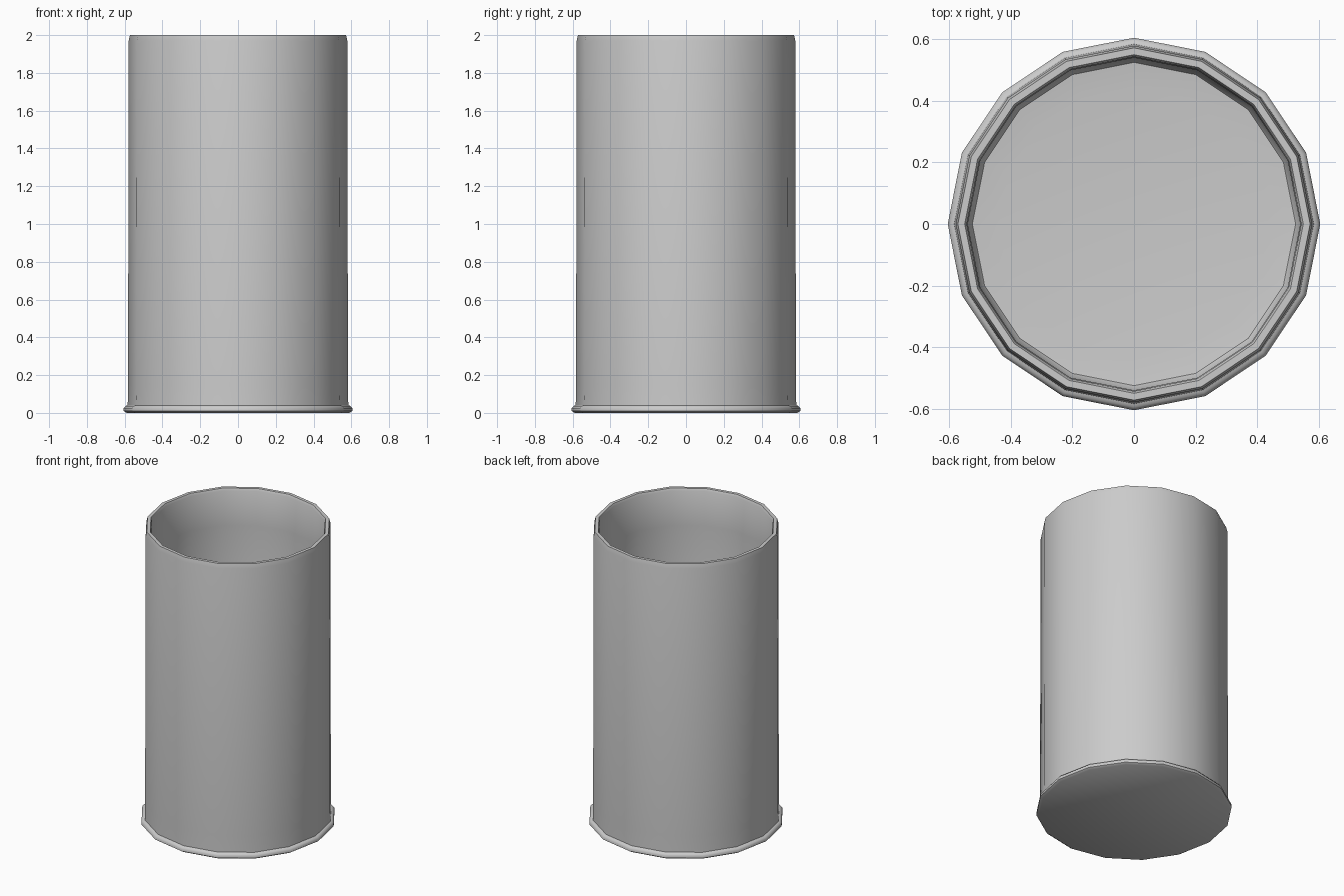
import bpy, bmesh, math

if "Cube" in bpy.data.objects:
    bpy.data.objects.remove(bpy.data.objects["Cube"])

SIDES = 16

# Cup profile (radius, height): underside, foot ring, outer wall, lip, inner wall, floor
profile = [
    (0.59, 0.0), (0.605, 0.01), (0.605, 0.025), (0.595, 0.037), (0.584, 0.04),
    (0.582, 0.15), (0.579, 1.97), (0.572, 2.0), (0.55, 2.0), (0.543, 1.985),
    (0.54, 1.75), (0.54, 0.08), (0.525, 0.055), (0.44, 0.045),
]

# Lathe the profile into 16-sided rings
bm = bmesh.new()
rings = []
for r, z in profile:
    rings.append([bm.verts.new((r * math.cos(2 * math.pi * i / SIDES),
                                r * math.sin(2 * math.pi * i / SIDES), z))
                  for i in range(SIDES)])
for a, b in zip(rings, rings[1:]):
    for i in range(SIDES):
        j = (i + 1) % SIDES
        bm.faces.new((a[i], a[j], b[j], b[i]))

# Flat underside and inner floor
bm.faces.new(rings[0][::-1])
bm.faces.new(rings[-1])
bmesh.ops.recalc_face_normals(bm, faces=bm.faces)

mesh = bpy.data.meshes.new("cup")
bm.to_mesh(mesh)
bm.free()
cup = bpy.data.objects.new("cup", mesh)
bpy.context.collection.objects.link(cup)

# Smooth walls, crisp foot and lip
bpy.context.view_layer.objects.active = cup
cup.select_set(True)
bpy.ops.object.shade_smooth_by_angle(angle=math.radians(50))
